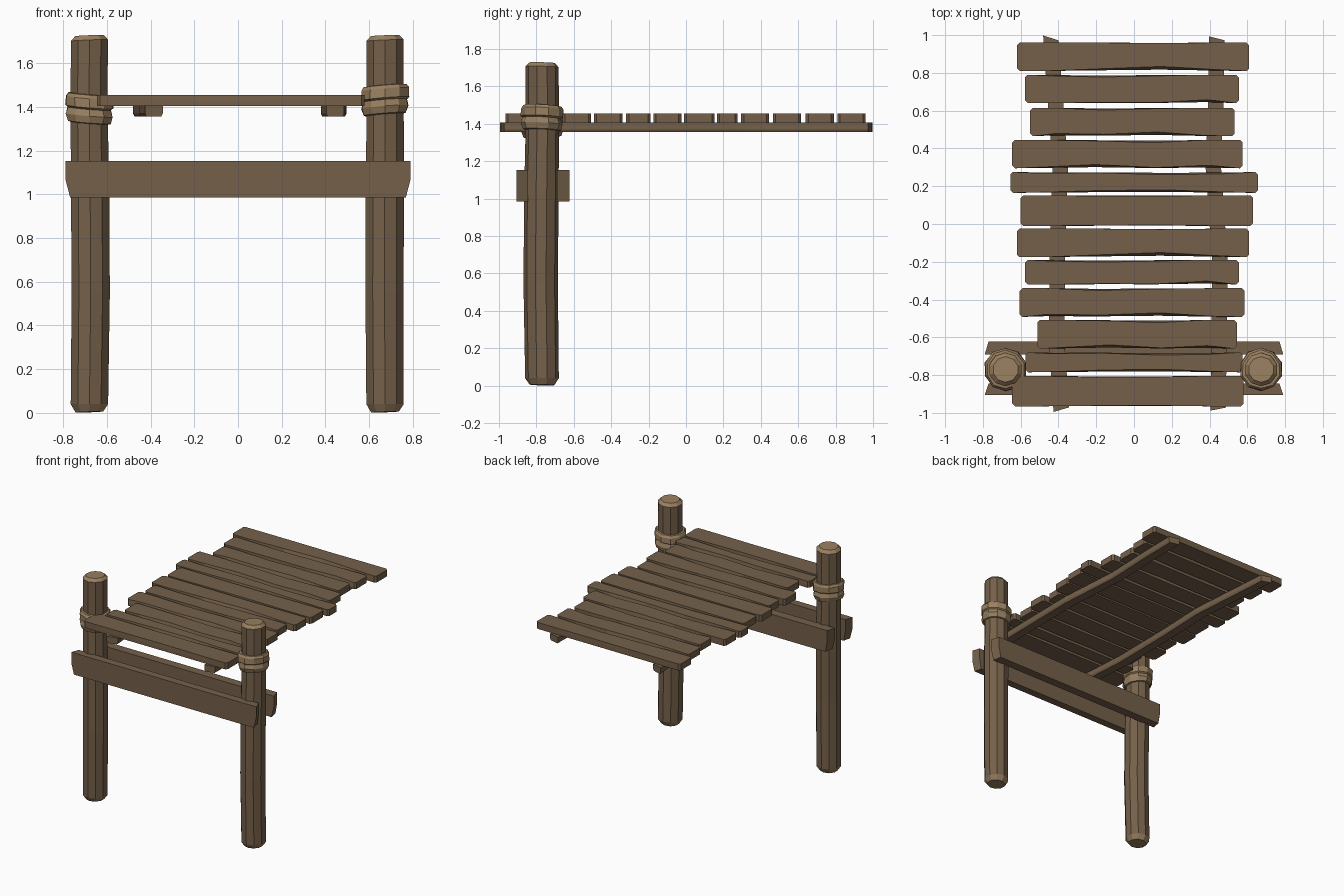
import bpy, bmesh, math

if "Cube" in bpy.data.objects:
    bpy.data.objects.remove(bpy.data.objects["Cube"])


def material(name, rgb):
    m = bpy.data.materials.new(name)
    m.diffuse_color = (*rgb, 1)
    m.use_nodes = True
    m.node_tree.nodes["Principled BSDF"].inputs["Base Color"].default_value = m.diffuse_color
    return m


WOOD = material("weathered brown wood", (0.176, 0.118, 0.068))
TAN = material("pale cut wood and rope", (0.318, 0.216, 0.118))


def loft(name, rings, mats, tan_rule=None):
    """Skin a list of equal-length point rings, flat shaded, with end caps."""
    bm = bmesh.new()
    vs = [[bm.verts.new(p) for p in r] for r in rings]
    n = len(rings[0])
    for k, (a, b) in enumerate(zip(vs, vs[1:])):
        for i in range(n):
            j = (i + 1) % n
            f = bm.faces.new((a[i], a[j], b[j], b[i]))
            if tan_rule and tan_rule(k):
                f.material_index = 1
    for cap in (vs[0], vs[-1]):
        f = bm.faces.new(cap)
        if tan_rule:
            f.material_index = 1
    bmesh.ops.recalc_face_normals(bm, faces=bm.faces)
    me = bpy.data.meshes.new(name)
    bm.to_mesh(me)
    bm.free()
    for m in mats:
        me.materials.append(m)
    ob = bpy.data.objects.new(name, me)
    bpy.context.collection.objects.link(ob)
    return ob


def circle(cx, cy, z, r, tilt=0.0, n=10, lump=0.0):
    pts = []
    for i in range(n):
        a = 2 * math.pi * (i + 0.5) / n
        rr = r * (1 + lump * math.sin(3 * a + z * 40))
        x, y = rr * math.cos(a), rr * math.sin(a)
        pts.append((cx + x, cy + y, z + tilt * (x - 0.6 * y)))
    return pts


# Posts: slightly bowed logs with pale chamfered ends
POST = [(0.004, 0.066, 0, 0), (0.04, 0.09, 0, 0), (0.55, 0.092, 0.006, -0.007),
        (1.05, 0.092, 0.003, -0.003), (1.4, 0.089, -0.002, 0.002),
        (1.705, 0.089, 0, 0), (1.727, 0.068, 0, 0)]
# Rope lashings: two stacked bulging coils (height offset, radius)
ROPE = [(-0.066, 0.088), (-0.062, 0.101), (-0.03, 0.112), (0.0, 0.103),
        (0.008, 0.114), (0.05, 0.113), (0.066, 0.102), (0.068, 0.088)]
for side, cx, bow, rope_z, tilt in (("left", -0.68, 1, 1.393, -0.08),
                                    ("right", 0.673, -0.4, 1.43, 0.08)):
    loft(side + "_post",
         [circle(cx + bow * dx, -0.77 + dy, z, r, 0.04 if z > 1.7 or z < 0.01 else 0)
          for z, r, dx, dy in POST],
         [WOOD, TAN], lambda k: k in (0, len(POST) - 2))
    loft(side + "_rope",
         [circle(cx, -0.77, rope_z + dz, r, tilt, 10, 0.025) for dz, r in ROPE],
         [TAN])


# Cross beams clamping the posts, with skewed ends
def cross_beam(name, y_out, y_in):
    z0, zm, z1 = 0.985, 1.07, 1.152
    rings = []
    for s in (-1, 1):
        e = 0.79
        rings.append([(s * (e - 0.022), y_out, z0), (s * (e - 0.035), y_in, z0),
                      (s * (e - 0.02), y_in, zm), (s * (e - 0.02), y_in, z1),
                      (s * e, y_out, z1), (s * e, y_out, zm)])
    loft(name, rings, [WOOD])


cross_beam("front_cross_beam", -0.905, -0.845)
cross_beam("back_cross_beam", -0.69, -0.622)


# Long rails under the deck, gently crooked
def rail(name, path):
    rings = []
    for y, cx, skew in path:
        prof = [(-0.034, 1.356), (0.034, 1.356), (0.041, 1.37),
                (0.041, 1.406), (-0.041, 1.406), (-0.041, 1.37)]
        rings.append([(cx + x, y + skew * x / 0.041, z) for x, z in prof])
    loft(name, rings, [WOOD])


rail("left_rail", [(-0.983, -0.385, 0.012), (-0.6, -0.41, 0), (-0.1, -0.405, 0),
                   (0.3, -0.39, 0), (0.7, -0.42, 0), (0.985, -0.44, -0.013)])
rail("right_rail", [(-0.98, 0.445, 0.008), (-0.6, 0.45, 0), (-0.2, 0.455, 0),
                    (0.3, 0.42, 0), (0.7, 0.435, 0), (0.983, 0.438, -0.01)])

# Deck planks: (front y, back y, left x, right x)
PLANKS = [(0.81, 0.96, -0.62, 0.61), (0.64, 0.79, -0.577, 0.555),
          (0.465, 0.615, -0.55, 0.532), (0.295, 0.445, -0.645, 0.575),
          (0.165, 0.275, -0.655, 0.657), (-0.01, 0.152, -0.6, 0.63),
          (-0.175, -0.025, -0.62, 0.61), (-0.32, -0.19, -0.577, 0.555),
          (-0.492, -0.34, -0.605, 0.585), (-0.66, -0.508, -0.512, 0.545),
          (-0.785, -0.68, -0.575, 0.575), (-0.965, -0.805, -0.645, 0.58)]
# Worn top edges of the six plank shapes, (front, back) wear at 4 stations
WEAR = [[(0, 0), (0.012, 0), (0.024, 0.003), (0.008, 0)],
        [(0, 0.006), (0.004, 0.012), (0.003, 0.006), (0.018, 0)],
        [(0.014, 0), (0.01, 0.012), (0.022, 0.004), (0.004, 0)],
        [(0.006, 0), (0.02, 0.005), (0.004, 0.014), (0.016, 0)],
        [(0.003, 0.006), (0.012, 0.004), (0.016, 0.014), (0.005, 0.01)],
        [(0, 0), (0.003, 0.005), (0.004, 0.005), (0, 0)]]
Z0, ZM, Z1 = 1.405, 1.425, 1.455
for i, (y0, y1, x0, x1) in enumerate(PLANKS):
    w = WEAR[i % 6]
    stations = [(0, 0.014, 0, 0), (0.014, 0, 0, 0)]
    stations += [(t * (x1 - x0), 0, *w[k])
                 for k, t in enumerate((0.12, 0.36, 0.62, 0.85))]
    stations += [(x1 - x0 - 0.014, 0, 0, 0), (x1 - x0, 0.014, 0, 0)]
    rings = []
    for dx, c, a, b in stations:
        x, f, k = x0 + dx, y0 + c, y1 - c
        rings.append([(x, f + a * 0.3, Z0), (x, k - b * 0.3, Z0), (x, k - b * 0.3, ZM),
                      (x, k - b, Z1), (x, f + a, Z1), (x, f + a * 0.3, ZM)])
    loft(f"deck_plank_{i + 1}", rings, [WOOD])
